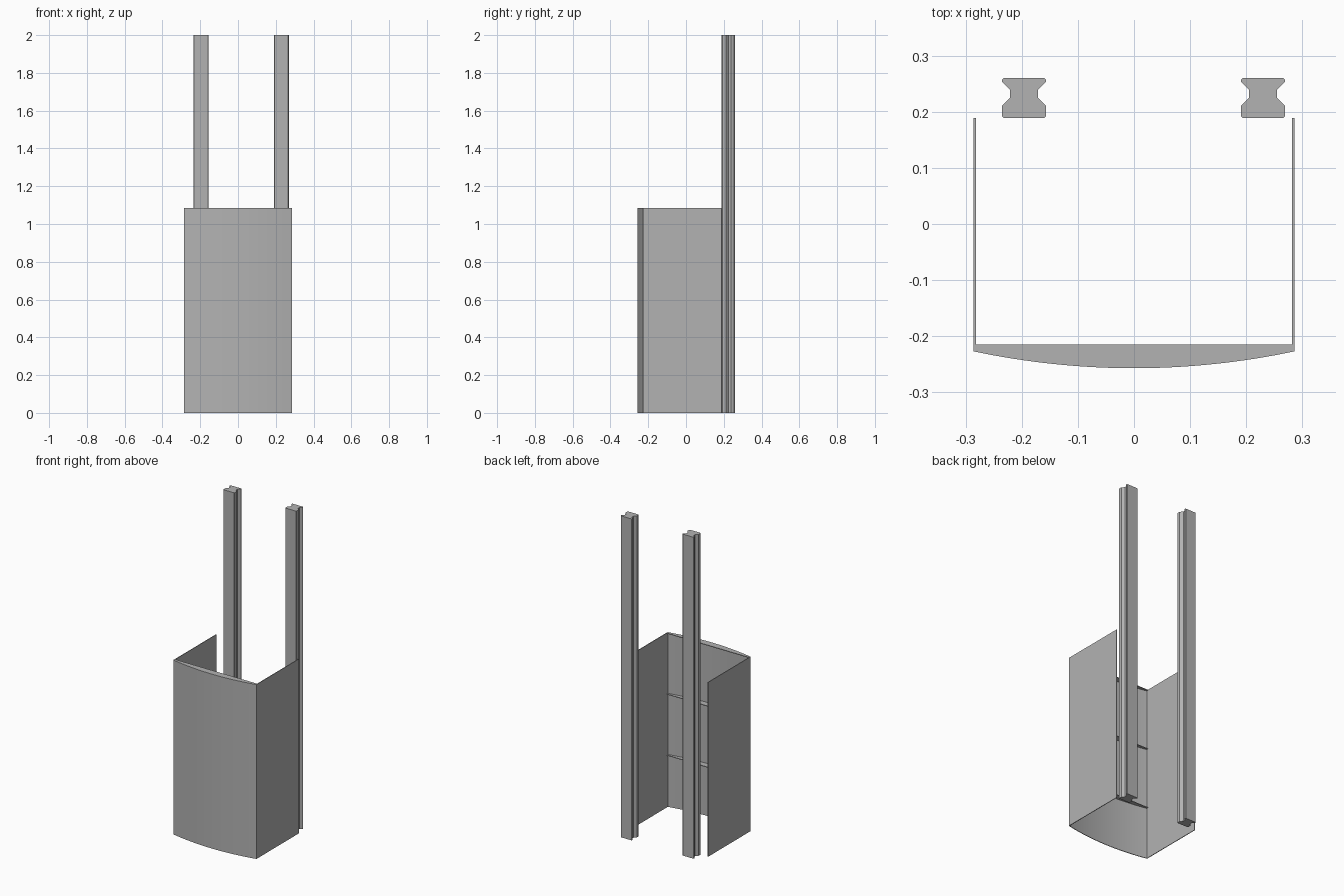
import bpy
import bmesh

cube = bpy.data.objects.get("Cube")
if cube:
    bpy.data.objects.remove(cube, do_unlink=True)

grey = bpy.data.materials.new("light grey metal")
grey.use_nodes = True
grey.diffuse_color = (0.45, 0.45, 0.45, 1)
grey.node_tree.nodes["Principled BSDF"].inputs["Base Color"].default_value = (0.45, 0.45, 0.45, 1)

HALF_W = 0.286      # half width of the cover
HEIGHT = 1.085      # height of the cover
SHEET = 0.004       # sheet thickness
CORNER_Y, BULGE = -0.227, 0.03
RIB_Y = -0.215
STEPS = 32


def extrude(name, outline, z0, z1, smooth=False):
    """Closed xy outline, counter-clockwise, raised from z0 to z1."""
    bm = bmesh.new()
    face = bm.faces.new([bm.verts.new((x, y, z0)) for x, y in outline])
    top = bmesh.ops.extrude_face_region(bm, geom=[face])["geom"]
    bmesh.ops.translate(bm, vec=(0, 0, z1 - z0),
                        verts=[g for g in top if isinstance(g, bmesh.types.BMVert)])
    bmesh.ops.recalc_face_normals(bm, faces=bm.faces)
    mesh = bpy.data.meshes.new(name)
    bm.to_mesh(mesh)
    bm.free()
    mesh.materials.append(grey)
    obj = bpy.data.objects.new(name, mesh)
    bpy.context.collection.objects.link(obj)
    if smooth:
        bpy.ops.object.select_all(action='DESELECT')
        obj.select_set(True)
        bpy.context.view_layer.objects.active = obj
        bpy.ops.object.shade_smooth_by_angle(angle=0.5)
    return obj


def arc(half, offset=0.0):
    """Shallow bow from -half to +half, bulging to the front."""
    ts = [2 * i / STEPS - 1 for i in range(STEPS + 1)]
    return [(half * t, CORNER_Y - BULGE * (1 - t * t) + offset) for t in ts]


# Bowed front panel
extrude("front_panel", arc(HALF_W) + arc(HALF_W, SHEET)[::-1], 0, HEIGHT, True)

# Flat side panels
for side, s in (("left", 1), ("right", -1)):
    xa, xb = sorted((s * HALF_W, s * (HALF_W - SHEET)))
    extrude(side + "_side_panel",
            [(xa, CORNER_Y), (xb, CORNER_Y), (xb, 0.189), (xa, 0.189)], 0, HEIGHT)

# Crescent ribs stiffening the front panel
inner = HALF_W - SHEET
for name, top in (("top", HEIGHT), ("middle", 0.706), ("lower", 0.326)):
    extrude(name + "_rib", arc(inner, SHEET / 2) + [(inner, RIB_Y), (-inner, RIB_Y)],
            top - SHEET, top)

# Grooved posts: half profile mirrored around each post centre
half = [(0.036, 0.189), (0.039, 0.192), (0.039, 0.211), (0.025, 0.225),
        (0.025, 0.239), (0.039, 0.253), (0.039, 0.257), (0.036, 0.260)]
for name, cx in (("left_post", 0.230), ("right_post", -0.196)):
    outline = [(cx + x, y) for x, y in half] + [(cx - x, y) for x, y in reversed(half)]
    extrude(name, outline, 0, 2)
